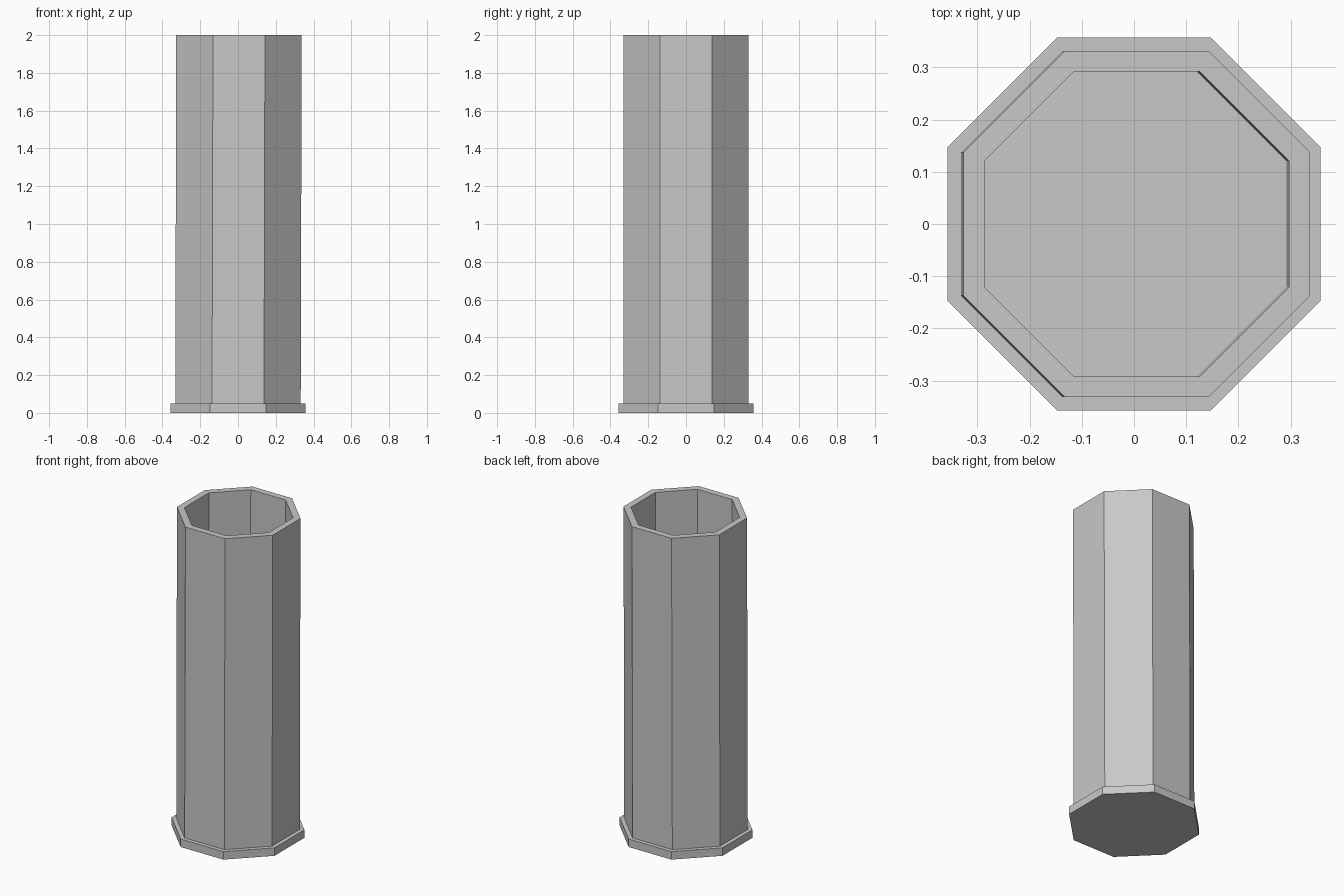
import bpy, bmesh, math

cube = bpy.data.objects.get("Cube")
if cube:
    bpy.data.objects.remove(cube, do_unlink=True)

SIDES = 8
BASE_H = 0.05
HEIGHT = 2.0
LEAN = 0.005  # slight sideways lean of the tube at its top

grey = bpy.data.materials.new("plain grey")
grey.use_nodes = True
colour = (0.58, 0.58, 0.58, 1)
grey.diffuse_color = colour
grey.node_tree.nodes["Principled BSDF"].inputs["Base Color"].default_value = colour


def ring(bm, apothem, z, shift=0.0):
    """Octagon of vertices with flat sides facing the axes."""
    r = apothem / math.cos(math.pi / SIDES)
    angles = [(i + 0.5) * math.tau / SIDES for i in range(SIDES)]
    return [bm.verts.new((r * math.cos(a) + shift, r * math.sin(a), z)) for a in angles]


def stacked(name, levels):
    """Bridge (apothem, z, shift) rings in order and cap both ends."""
    bm = bmesh.new()
    rings = [ring(bm, *level) for level in levels]
    for low, high in zip(rings, rings[1:]):
        for i in range(SIDES):
            j = (i + 1) % SIDES
            bm.faces.new((low[i], low[j], high[j], high[i]))
    bm.faces.new(rings[0][::-1])
    bm.faces.new(rings[-1])
    bmesh.ops.recalc_face_normals(bm, faces=bm.faces)
    mesh = bpy.data.meshes.new(name)
    bm.to_mesh(mesh)
    bm.free()
    mesh.materials.append(grey)
    obj = bpy.data.objects.new(name, mesh)
    bpy.context.collection.objects.link(obj)
    return obj


# Foot plate
stacked("base_plate", [(0.357, 0, 0), (0.357, BASE_H, 0)])

# Hollow tube: up the outer wall, over the rim, down to the inner floor
stacked("octagonal_tube", [
    (0.332, BASE_H - 0.01, 0),
    (0.332, HEIGHT, LEAN),
    (0.292, HEIGHT, LEAN),
    (0.292, BASE_H + 0.002, 0),
])
